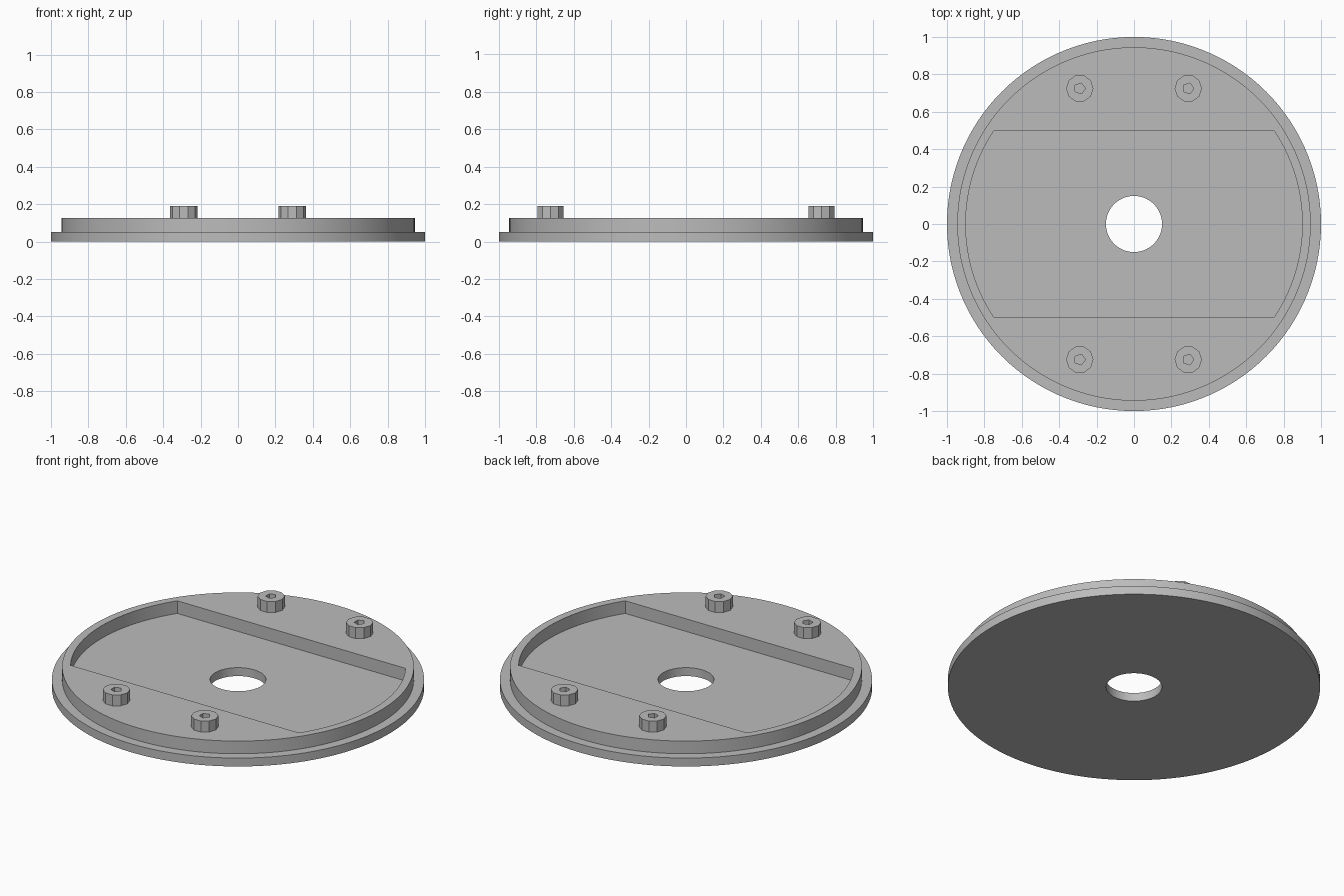
import bpy, bmesh
from math import sin, cos, tau, asin, pi, radians

if "Cube" in bpy.data.objects:
    bpy.data.objects.remove(bpy.data.objects["Cube"])

grey = bpy.data.materials.new("plain grey")
grey.use_nodes = True
COLOUR = (0.5, 0.5, 0.5, 1)
grey.diffuse_color = COLOUR
grey.node_tree.nodes["Principled BSDF"].inputs["Base Color"].default_value = COLOUR

BASE, TOP, HEAD_TOP = 0.05, 0.125, 0.19
RECESS, HALF_WIDTH = 0.9, 0.5


def swept(name, angles, rings, location=(0, 0, 0), closed=False):
    """Join rings of (radius function, height); cap the last ring unless closed."""
    bm = bmesh.new()
    loops = [[bm.verts.new((r(a) * cos(a), r(a) * sin(a), z)) for a in angles]
             for r, z in rings]
    pairs = list(zip(loops, loops[1:]))
    if closed:
        pairs.append((loops[-1], loops[0]))
    else:
        bm.faces.new(loops[-1])
    n = len(angles)
    for low, high in pairs:
        for i in range(n):
            j = (i + 1) % n
            bm.faces.new((low[i], low[j], high[j], high[i]))
    bmesh.ops.recalc_face_normals(bm, faces=bm.faces)
    mesh = bpy.data.meshes.new(name)
    bm.to_mesh(mesh)
    bm.free()
    mesh.materials.append(grey)
    obj = bpy.data.objects.new(name, mesh)
    obj.location = location
    bpy.context.collection.objects.link(obj)
    return obj


def circle(radius):
    return lambda a: radius


def recess(a):
    # Round pocket with two straight sides
    return min(RECESS, HALF_WIDTH / max(abs(sin(a)), 1e-6))


# Stepped disc with the pocket and centre hole, vertices placed on pocket corners
corner = asin(HALF_WIDTH / RECESS)
angles = sorted([tau * i / 120 for i in range(120)]
                + [corner, pi - corner, pi + corner, tau - corner])
disc = swept("stepped_disc", angles, [
    (circle(0.15), 0), (circle(1), 0), (circle(1), BASE),
    (circle(0.945), BASE), (circle(0.945), TOP),
    (recess, TOP), (recess, BASE), (circle(0.15), BASE)], closed=True)
bpy.context.view_layer.objects.active = disc
disc.select_set(True)
bpy.ops.object.shade_smooth_by_angle(angle=radians(20))

# Four faceted screw heads with small sockets
facets = [tau * i / 10 for i in range(10)]
for side, x in (("right", -0.29), ("left", 0.29)):
    for end, y in (("front", -0.725), ("back", 0.725)):
        swept(f"screw_head_{end}_{side}", facets, [
            (circle(0.073), TOP), (circle(0.073), HEAD_TOP),
            (lambda a: 0.03 if round(a * 10 / tau) % 2 == 0 else 0.03 * cos(pi / 5), HEAD_TOP),
            (lambda a: 0.03 if round(a * 10 / tau) % 2 == 0 else 0.03 * cos(pi / 5), TOP + 0.02)],
            location=(x, y, 0))
